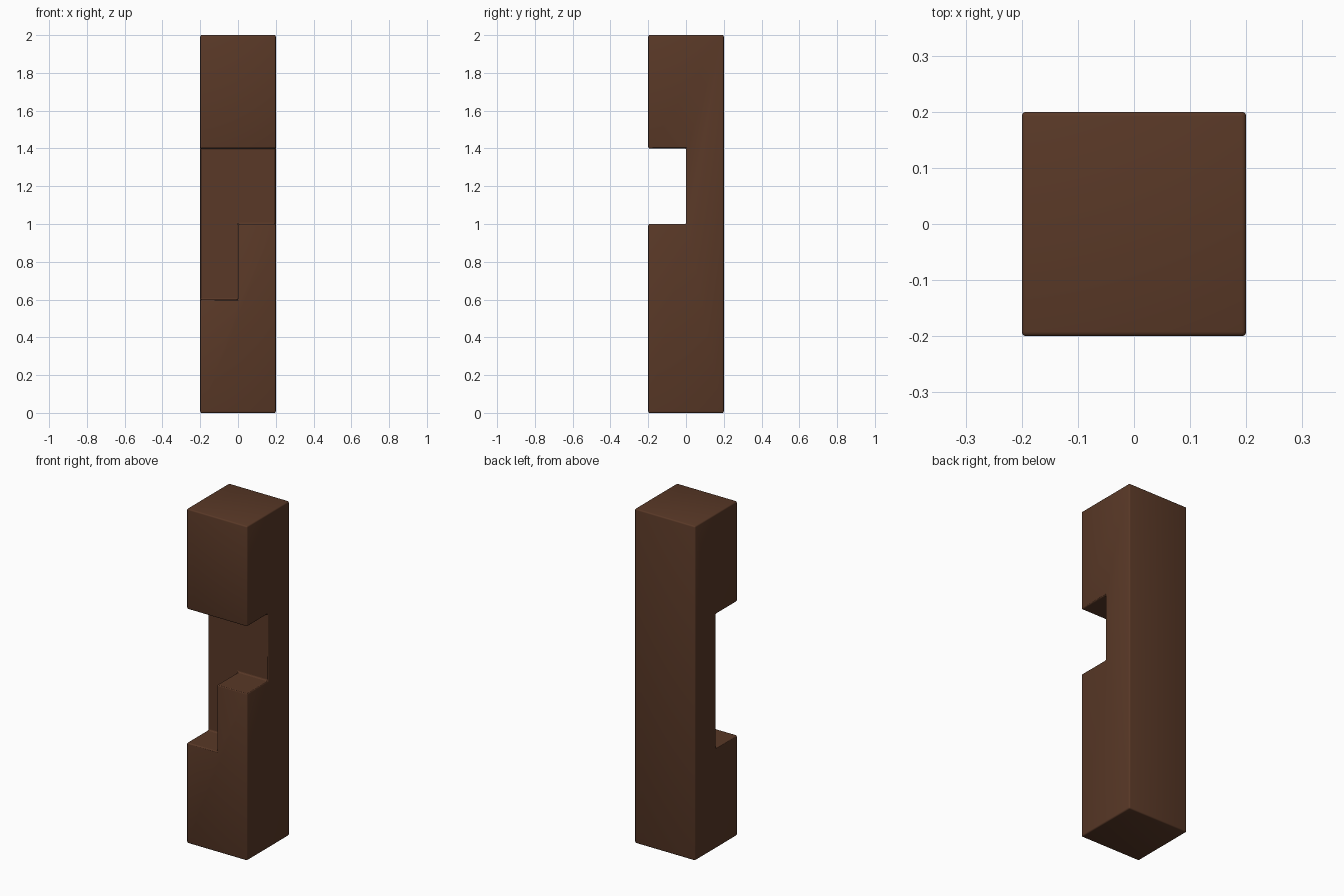
import bpy, bmesh

if "Cube" in bpy.data.objects:
    bpy.data.objects.remove(bpy.data.objects["Cube"])

wood = bpy.data.materials.new("dark brown wood")
wood.diffuse_color = (0.1, 0.04, 0.02, 1)
wood.use_nodes = True
wood.node_tree.nodes["Principled BSDF"].inputs["Base Color"].default_value = wood.diffuse_color


def extrude_profile(name, points, y0, y1):
    """Extrude an x-z outline from y0 to y1."""
    bm = bmesh.new()
    face = bm.faces.new([bm.verts.new((x, y0, z)) for x, z in points])
    out = bmesh.ops.extrude_face_region(bm, geom=[face])
    moved = [v for v in out["geom"] if isinstance(v, bmesh.types.BMVert)]
    bmesh.ops.translate(bm, verts=moved, vec=(0, y1 - y0, 0))
    bmesh.ops.recalc_face_normals(bm, faces=bm.faces)
    mesh = bpy.data.meshes.new(name)
    bm.to_mesh(mesh)
    bm.free()
    ob = bpy.data.objects.new(name, mesh)
    bpy.context.collection.objects.link(ob)
    return ob


# Square bar
bar = extrude_profile("notched_bar", [(-.2, 0), (.2, 0), (.2, 2), (-.2, 2)], -.2, .2)
bar.data.materials.append(wood)

# L-shaped notch cutter: full width above, left half only below
cutter = extrude_profile("notch_cutter", [(-.3, .6), (0, .6), (0, 1), (.3, 1), (.3, 1.4), (-.3, 1.4)], -.3, 0)
cutter.hide_render = True
cutter.hide_set(True)

cut = bar.modifiers.new("notch", "BOOLEAN")
cut.operation = "DIFFERENCE"
cut.solver = "EXACT"
cut.object = cutter

# Slightly eased edges
bevel = bar.modifiers.new("eased edges", "BEVEL")
bevel.width = 0.008
bevel.segments = 3
bevel.limit_method = "ANGLE"

bar.data.polygons.foreach_set("use_smooth", [True] * len(bar.data.polygons))
